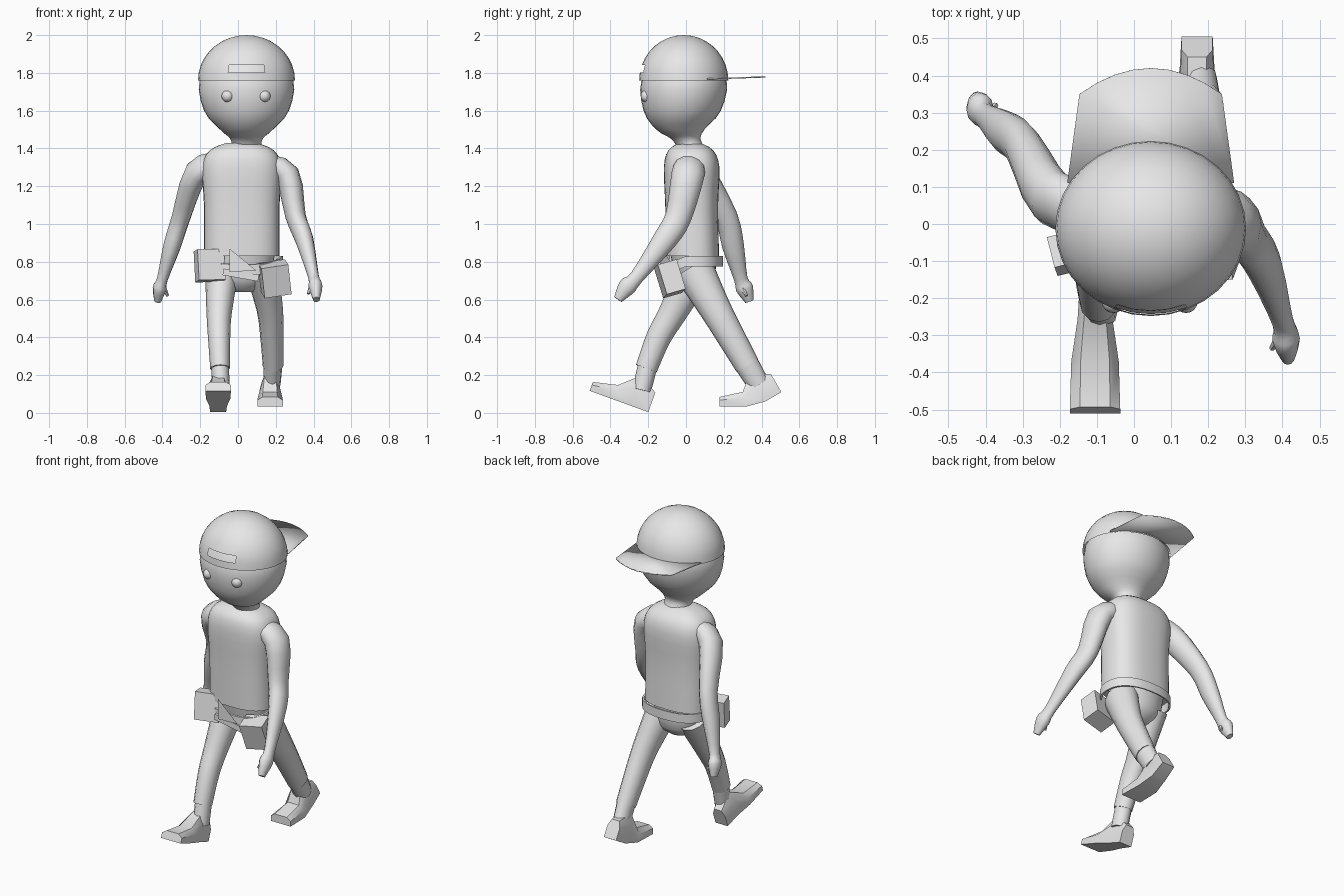
import bpy, bmesh, math
from mathutils import Vector, Matrix

cube = bpy.data.objects.get("Cube")
if cube:
    bpy.data.objects.remove(cube, do_unlink=True)

COLOUR = (.8, .8, .8, 1)
grey = bpy.data.materials.new("plain grey")
grey.use_nodes = True
grey.diffuse_color = COLOUR
grey.node_tree.nodes["Principled BSDF"].inputs["Base Color"].default_value = COLOUR


def finish(name, bm, angle=40):
    """Turn a bmesh into a shaded object."""
    bmesh.ops.remove_doubles(bm, verts=bm.verts, dist=.0001)
    bmesh.ops.recalc_face_normals(bm, faces=bm.faces)
    mesh = bpy.data.meshes.new(name)
    bm.to_mesh(mesh)
    bm.free()
    mesh.materials.append(grey)
    obj = bpy.data.objects.new(name, mesh)
    bpy.context.collection.objects.link(obj)
    bpy.ops.object.select_all(action='DESELECT')
    obj.select_set(True)
    bpy.context.view_layer.objects.active = obj
    bpy.ops.object.shade_smooth_by_angle(angle=math.radians(angle))
    return obj


def loft(rings, caps=True):
    """Skin a list of rings that have equal point counts."""
    bm = bmesh.new()
    loops = [[bm.verts.new(point) for point in ring] for ring in rings]
    for lower, upper in zip(loops, loops[1:]):
        for i in range(len(lower)):
            bm.faces.new((lower[i - 1], lower[i], upper[i], upper[i - 1]))
    if caps:
        bm.faces.new(loops[0])
        bm.faces.new(loops[-1])
    return bm


def oval(center, u, v, sides, power=1):
    """Ring spanned by u and v; a power under one makes it boxier."""
    ring = []
    for i in range(sides):
        angle = math.tau * i / sides
        c, s = math.cos(angle), math.sin(angle)
        ring.append(Vector(center) + u * math.copysign(abs(c) ** power, c)
                    + v * math.copysign(abs(s) ** power, s))
    return ring


def level_oval(center, width, depth, sides, power=1):
    return oval(center, Vector((width, 0, 0)), Vector((0, depth, 0)), sides, power)


def smooth(points, steps=3):
    """Catmull-Rom curve through points of any dimension."""
    pts = [Vector(p) for p in points]
    curve = []
    for i in range(len(pts) - 1):
        a, b, c = pts[max(i - 1, 0)], pts[i], pts[i + 1]
        d = pts[min(i + 2, len(pts) - 1)]
        for step in range(steps):
            t = step / steps
            curve.append(b + (c - a) * (t / 2)
                         + (a * 2 - b * 5 + c * 4 - d) * (t * t / 2)
                         + (b * 3 - a - c * 3 + d) * (t ** 3 / 2))
    return curve + [pts[-1]]


def body(name, x, ratio, sections, power=1):
    """Upright form from (z, y, half width), with depth in a fixed ratio."""
    rings = [level_oval((x, y, z), w, w * ratio, 32, power)
             for z, y, w in smooth(sections)]
    return finish(name, loft(rings), 50)


def limb(name, ratio, points, sides=12):
    """Tube along (x, y, z, half width)."""
    path = smooth(points)
    rings = []
    for i, point in enumerate(path):
        ahead, behind = path[min(i + 1, len(path) - 1)], path[max(i - 1, 0)]
        t = (ahead - behind).to_3d().normalized()
        u = Vector((1, 0, 0))
        u = (u - t * t.x).normalized()
        rings.append(oval(point.to_3d(), u * point[3], t.cross(u) * point[3] * ratio, sides))
    return finish(name, loft(rings))


def boot(name, x, heel, pitch, bend, toe_length):
    """Foot walked from heel to toe; the toes bend from the ball on."""
    spot, rings = Vector(heel), []
    spans = ((0, .11, .042, 0), (.1, .17, .047, 0),
             (.1, .08, .064, bend / 2), (toe_length, .05, .068, bend))
    for length, height, width, turn in spans:
        angle = math.radians(pitch + turn)
        spot = spot + Vector((0, -math.cos(angle), math.sin(angle))) * length
        up = Vector((0, math.sin(angle), math.cos(angle))) * height
        side = Vector((width, 0, 0))
        base = Vector((x, 0, 0)) + spot
        shoulder, top = base + up * .65, base + up
        rings.append((base - side, base + side, shoulder + side,
                      top + side * .6, top - side * .6, shoulder - side))
    return finish(name, loft(rings), 35)


def box(name, loc, size, turns):
    bm = bmesh.new()
    bmesh.ops.create_cube(bm, size=1)
    placing = Matrix.Translation(loc)
    for axis, degrees in zip("XYZ", turns):
        placing = placing @ Matrix.Rotation(math.radians(degrees), 4, axis)
    bm.transform(placing @ Matrix.Diagonal((*size, 1)))
    return finish(name, bm, 20)


# Head, torso and hips
HEAD_X = .045
body("head", HEAD_X, .91, [(1.4, .03, .08), (1.45, 0, .085), (1.5, -.03, .14),
                           (1.6, -.02, .225), (1.77, -.01, .247), (1.95, -.01, .12)])
body("torso", .02, .7, [(.83, .035, .2), (1.1, .03, .2), (1.3, .03, .21),
                        (1.39, .025, .17), (1.43, .02, .08)], power=.75)
body("hips", .02, .7, [(.64, .05, .06), (.7, .05, .14), (.84, .04, .175)])

# Eyes
for name, offset in (("right_eye", -.1), ("left_eye", .095)):
    bm = bmesh.new()
    bmesh.ops.create_uvsphere(bm, u_segments=16, v_segments=10, radius=.032)
    bmesh.ops.translate(bm, verts=bm.verts, vec=(HEAD_X + offset, -.208, 1.677))
    finish(name, bm, 60)

# Backwards cap: dome with an adjuster opening above the strap
dome = []
for step in range(10):
    angle = math.radians(step * 10)
    size = math.cos(angle)
    dome.append(level_oval((HEAD_X, -.012, 1.76 + .24 * math.sin(angle)),
                           .257 * size, .236 * size, 32))
bm = loft(dome, caps=False)
opening = []
for face in bm.faces:
    middle = face.calc_center_median() - Vector((HEAD_X, 0, 1.82))
    if abs(middle.z) < .015 and abs(middle.x) < .09 and middle.y < 0:
        opening.append(face)
bmesh.ops.delete(bm, geom=opening, context='FACES')
finish("cap_dome", bm, 60)

# Cap brim: a thin sheet with a curved rear edge
outline = [(-.225, .11)]
for step in range(-4, 5):
    t = step / 4
    outline.append((.192 * t, .42 - .07 * t * t))
outline.append((.225, .11))
bm = bmesh.new()
bm.faces.new([bm.verts.new((HEAD_X + x, y, 1.764 + y * .035)) for x, y in outline])
brim = finish("cap_brim", bm)
thickness = brim.modifiers.new("thickness", 'SOLIDIFY')
thickness.thickness = .007
thickness.offset = 0

# Arms in mid swing, ending in mitten hands
limb("right_arm", 1.25, [(-.1, .04, 1.32, .06), (-.22, .07, 1.27, .065),
                         (-.3, .21, 1.04, .05), (-.35, .25, .88, .046),
                         (-.4, .29, .71, .029), (-.415, .31, .66, .037),
                         (-.425, .335, .59, .018)])
limb("left_arm", 1.3, [(.14, .02, 1.31, .06), (.26, .01, 1.26, .067),
                       (.305, -.04, 1.04, .054), (.35, -.11, .92, .049),
                       (.4, -.26, .72, .029), (.41, -.31, .67, .037),
                       (.415, -.36, .6, .018)])
limb("right_thumb", 1, [(-.4, .29, .68, .015), (-.373, .32, .62, .008)], 6)
limb("left_thumb", 1, [(.395, -.3, .69, .015), (.372, -.335, .63, .008)], 6)

# Trouser legs in mid stride, with boot shafts inside the cuffs
limb("right_leg", 1.12, [(-.085, .05, .76, .09), (-.1, -.07, .53, .067),
                         (-.1, -.145, .4, .059), (-.095, -.21, .235, .052)])
limb("left_leg", 1.2, [(.125, .04, .76, .09), (.168, .155, .55, .07),
                       (.18, .24, .4, .062), (.186, .325, .25, .055)])
limb("right_boot_shaft", 1.1, [(-.095, -.2, .26, .047), (-.09, -.235, .12, .046)])
limb("left_boot_shaft", 1.3, [(.186, .32, .26, .05), (.18, .385, .15, .045)])

# Boots: one planted on its heel, one pushing off its toes
boot("right_boot", -.105, (0, -.2, .004), 20, 0, .13)
boot("left_boot", .17, (0, .505, .11), -30, 30, .145)

# Belt: an open band sagging at the front
band = []
for scale, z in ((.95, .775), (1, .775), (1, .83), (.95, .83), (.95, .775)):
    ring = level_oval((.025, .04, z), .213 * scale, .155 * scale, 28, .85)
    for point in ring:
        point.z -= max(0, -point.y) * .4
    band.append(ring)
finish("belt", loft(band, caps=False), 35)

# Pointed flap and strap at the belt front
bm = bmesh.new()
flap = [bm.verts.new(p) for p in ((-.045, -.13, .87), (.095, -.14, .755),
                                  (-.045, -.13, .745), (-.03, -.06, .77))]
for skipped in flap:
    bm.faces.new([corner for corner in flap if corner != skipped])
finish("belt_flap", bm, 20)
box("belt_strap", (.015, -.105, .73), (.19, .03, .035), (0, 10, 0))

# Belt pouches
box("right_pouch", (-.15, -.07, .78), (.145, .085, .165), (-8, -3, 14))
box("left_pouch", (.195, -.085, .71), (.145, .105, .165), (17, -6, 10))
